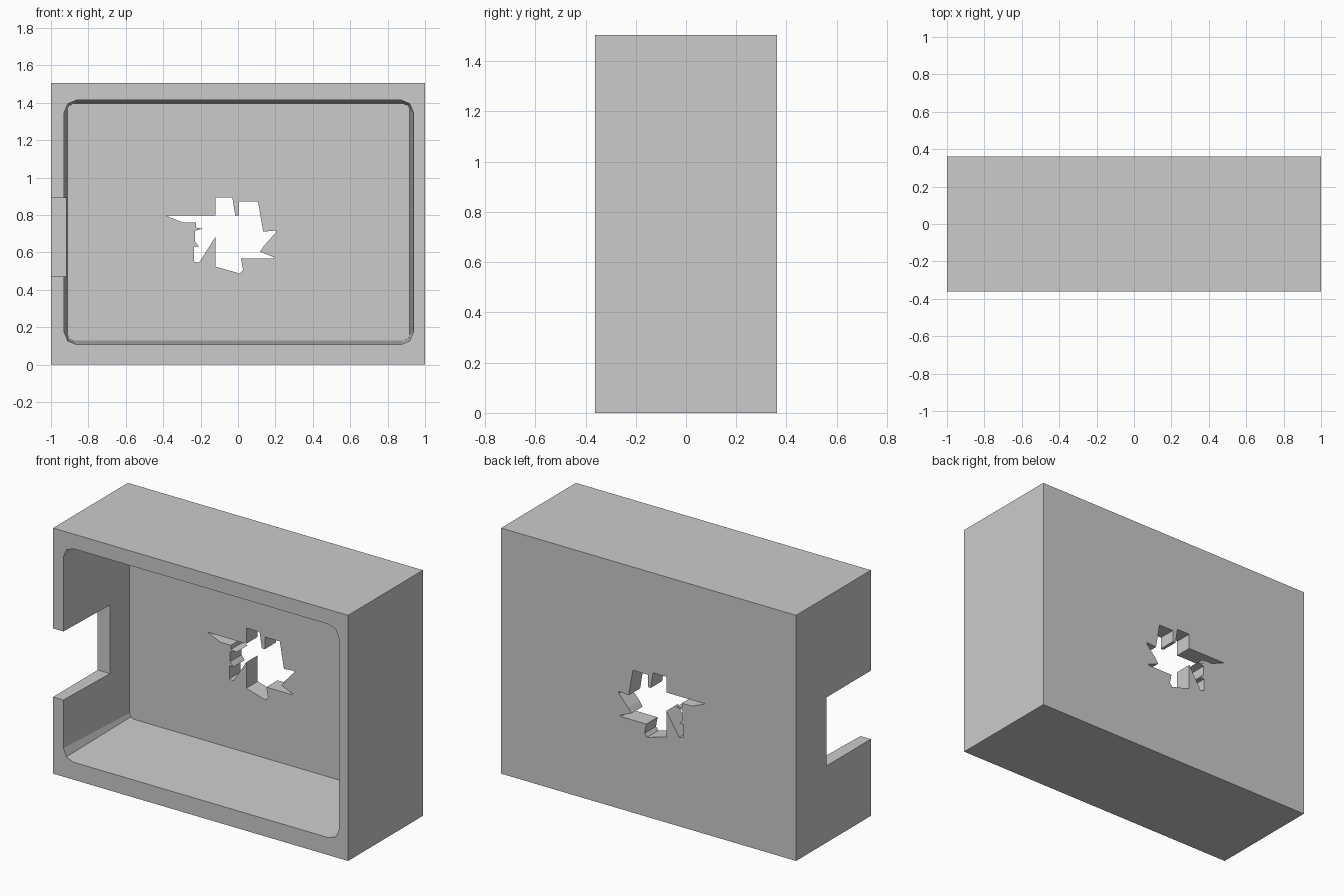
import bpy, bmesh, math

if "Cube" in bpy.data.objects:
    bpy.data.objects.remove(bpy.data.objects["Cube"])

W, D, H = 1.0, 0.362, 1.505


def loft(name, front, back, y0, y1):
    """Closed solid between two matching x/z outlines at y0 and y1."""
    bm = bmesh.new()
    a = [bm.verts.new((x, y0, z)) for x, z in front]
    b = [bm.verts.new((x, y1, z)) for x, z in back]
    n = len(a)
    bm.faces.new(a)
    bm.faces.new(b[::-1])
    for i in range(n):
        j = (i + 1) % n
        bm.faces.new((a[i], b[i], b[j], a[j]))
    bmesh.ops.recalc_face_normals(bm, faces=bm.faces)
    me = bpy.data.meshes.new(name)
    bm.to_mesh(me)
    bm.free()
    ob = bpy.data.objects.new(name, me)
    bpy.context.collection.objects.link(ob)
    return ob


def rect(x0, x1, z0, z1):
    return [(x0, z0), (x1, z0), (x1, z1), (x0, z1)]


def round_rect(x0, x1, z0, z1, r, seg=2):
    pts = []
    corners = [(x1 - r, z1 - r), (x0 + r, z1 - r), (x0 + r, z0 + r), (x1 - r, z0 + r)]
    for q, (cx, cz) in enumerate(corners):
        for k in range(seg + 1):
            t = (q + k / seg) * math.pi / 2
            pts.append((cx + r * math.cos(t), cz + r * math.sin(t)))
    return pts


# Outer box
outer = rect(-W, W, 0, H)
case = loft("open_case", outer, outer, -D, D)

# Tapered cavity, extended slightly past the front opening
mouth = round_rect(-0.93, 0.938, 0.107, 1.415, 0.068)
rear = round_rect(-0.912, 0.918, 0.13, 1.393, 0.03)
cavity = loft("cavity_cutter", mouth, rear, -D - 0.002, 0.252)

# Notch in the left wall, open at the front
notch = rect(-1.1, -0.85, 0.47, 0.89)
side_notch = loft("side_notch_cutter", notch, notch, -D - 0.1, 0.07)

# Jagged hole through the back panel
jagged = [
    (-.385, .797), (-.12, .797), (-.12, .893), (-.03, .893), (-.015, .797),
    (.005, .797), (.005, .872), (.107, .872), (.135, .711), (.203, .717),
    (.203, .706), (.139, .636), (.118, .604), (.193, .574), (.187, .567),
    (.016, .567), (.027, .508), (.011, .487), (-.12, .524), (-.12, .684),
    (-.208, .545), (-.235, .551), (-.235, .631), (-.208, .631), (-.23, .658),
    (-.23, .717), (-.187, .727), (-.225, .733), (-.225, .759), (-.294, .759),
]
hole = loft("jagged_hole_cutter", jagged, jagged, 0.15, D + 0.1)

for cutter in (cavity, side_notch, hole):
    mod = case.modifiers.new(cutter.name, 'BOOLEAN')
    mod.operation = 'DIFFERENCE'
    mod.solver = 'EXACT'
    mod.object = cutter
    bpy.context.view_layer.objects.active = case
    bpy.ops.object.modifier_apply(modifier=mod.name)
    bpy.data.objects.remove(cutter)
